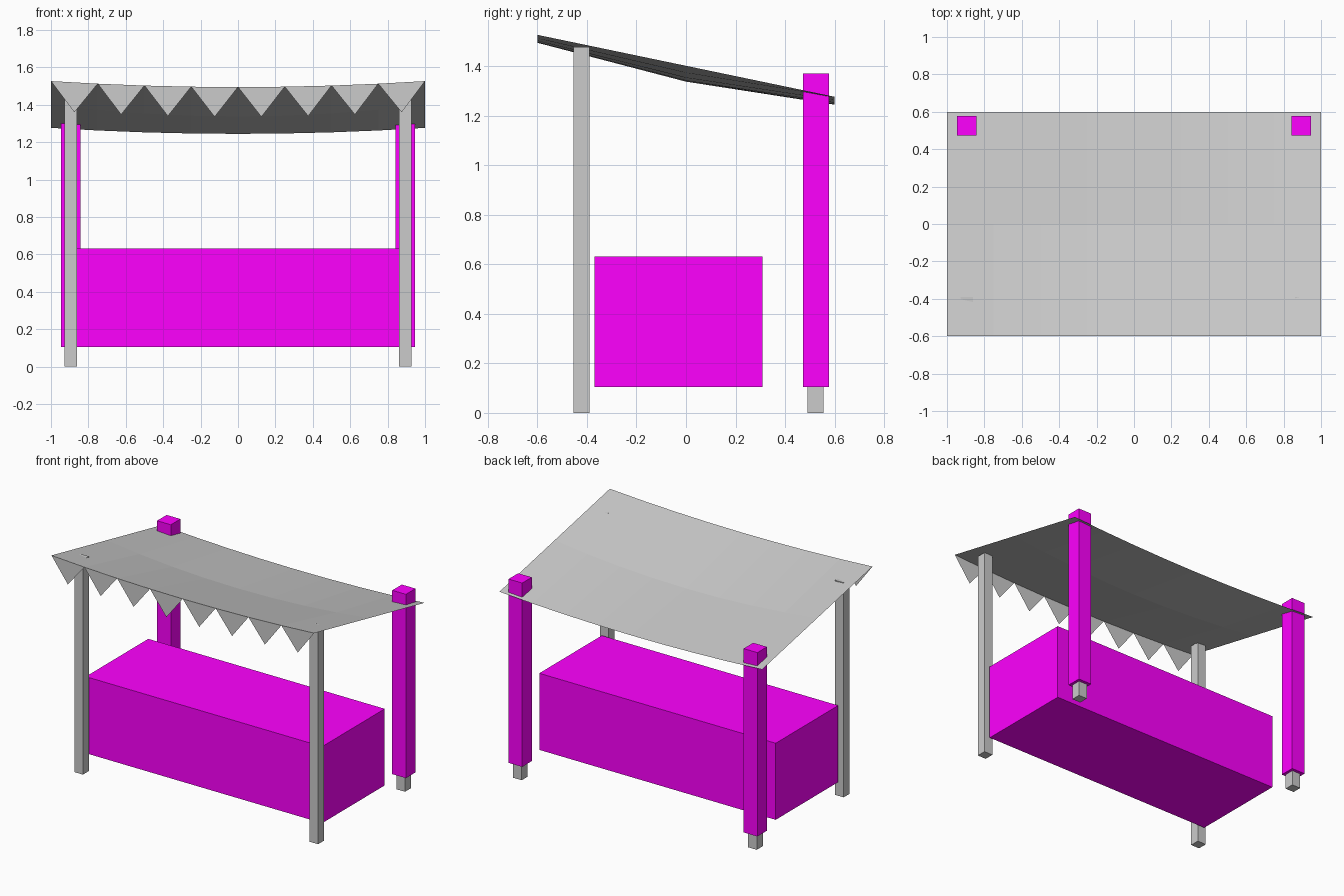
import bpy, bmesh

if "Cube" in bpy.data.objects:
    bpy.data.objects.remove(bpy.data.objects["Cube"])

magenta = bpy.data.materials.new("magenta")
magenta.diffuse_color = (1.0, 0.0, 1.0, 1.0)
magenta.use_nodes = True
magenta.node_tree.nodes["Principled BSDF"].inputs["Base Color"].default_value = magenta.diffuse_color


def finish(name, bm, mat=None):
    mesh = bpy.data.meshes.new(name)
    bm.to_mesh(mesh)
    bm.free()
    obj = bpy.data.objects.new(name, mesh)
    bpy.context.collection.objects.link(obj)
    if mat:
        mesh.materials.append(mat)
    return obj


def box(name, lo, hi, mat=None):
    bm = bmesh.new()
    bmesh.ops.create_cube(bm, size=1)
    for v in bm.verts:
        v.co = [(a + b) / 2 + c * (b - a) for a, b, c in zip(lo, hi, v.co)]
    return finish(name, bm, mat)


def canopy_z(x, y):
    # sloped sheet, sagging along both edges and more in the middle
    sag = 0.032 * (1 - x * x) * (2 - abs(y) / 0.6)
    return 1.402 - y * 0.125 / 0.6 - sag


# Sagging cloth canopy
bm = bmesh.new()
xs = [-1 + 0.25 * i for i in range(9)]
rows = [[bm.verts.new((x, y, canopy_z(x, y))) for x in xs] for y in (-0.6, 0, 0.6)]
for low, high in zip(rows, rows[1:]):
    for i in range(8):
        bm.faces.new((low[i], low[i + 1], high[i + 1], high[i]))
finish("canopy", bm)

# Triangular bunting along the front edge
bm = bmesh.new()
for a, b in zip(xs, xs[1:]):
    za, zb = canopy_z(a, -0.6), canopy_z(b, -0.6)
    tri = [(a, -0.6, za), ((a + b) / 2, -0.6, (za + zb) / 2 - 0.16), (b, -0.6, zb)]
    bm.faces.new([bm.verts.new(p) for p in tri])
finish("bunting", bm)

# Posts, with thick sleeves around the back pair
for side, s in (("left", -1), ("right", 1)):
    def pillar(name, y, w, z0, z1, mat=None):
        cx = s * 0.895
        box(f"{side}_{name}", (cx - w, y - w, z0), (cx + w, y + w, z1), mat)
    pillar("front_post", -0.422, 0.033, 0, 1.477)
    pillar("back_post", 0.523, 0.033, 0, 1.27)
    pillar("back_sleeve", 0.525, 0.052, 0.105, 1.37, magenta)

# Counter block
box("counter", (-0.9, -0.37, 0.105), (0.9, 0.31, 0.632), magenta)
